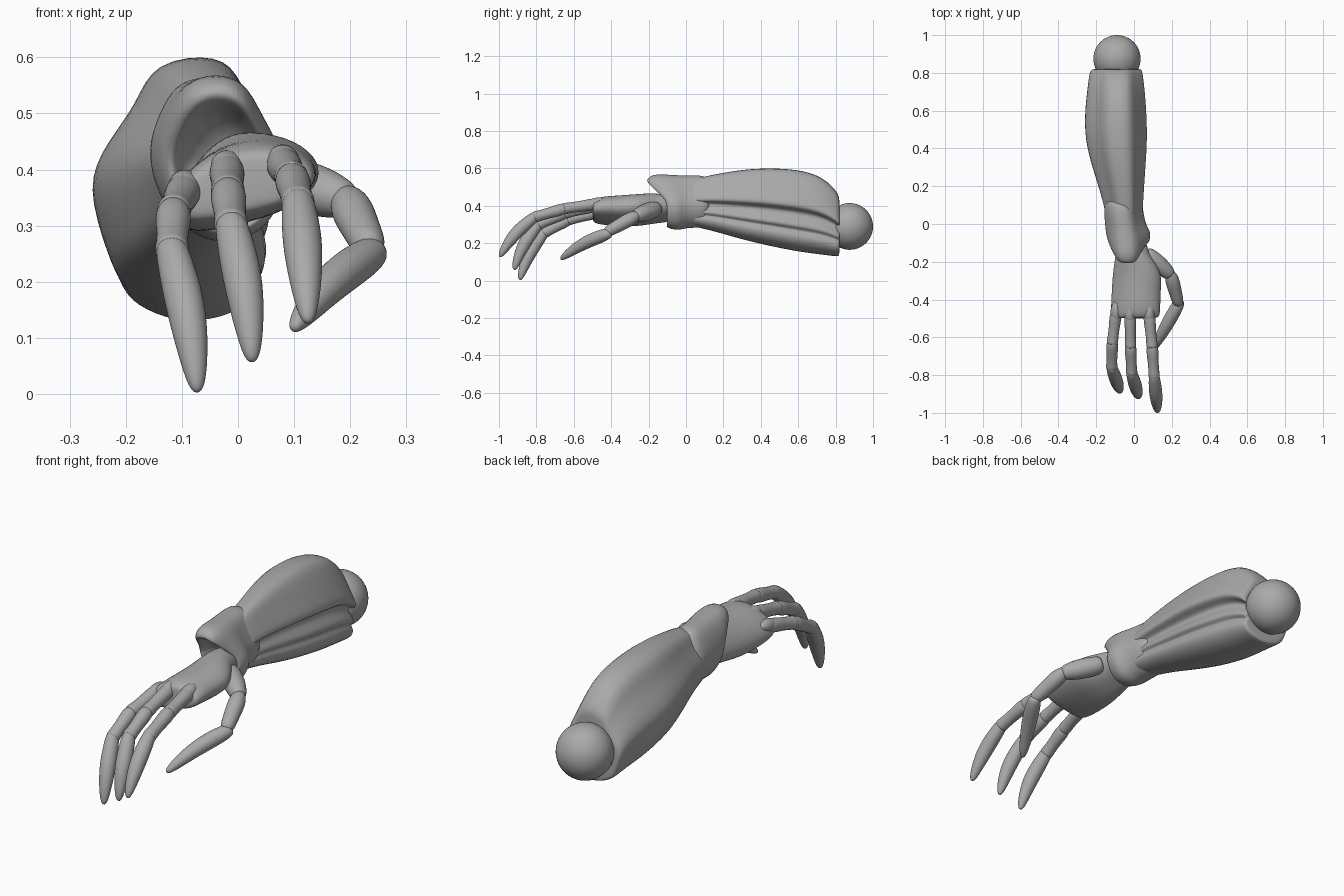
import bpy, bmesh, math
from mathutils import Vector

cube = bpy.data.objects.get("Cube")
if cube:
    bpy.data.objects.remove(cube)

grey = bpy.data.materials.new("plain grey")
grey.use_nodes = True
grey.diffuse_color = (0.4, 0.4, 0.4, 1)
grey.node_tree.nodes["Principled BSDF"].inputs["Base Color"].default_value = grey.diffuse_color


def loft(name, rings, levels=2):
    """Skin a list of equal-length rings, cap both ends and smooth."""
    bm = bmesh.new()
    rows = [[bm.verts.new(p) for p in ring] for ring in rings]
    n = len(rows[0])
    for a, b in zip(rows, rows[1:]):
        for i in range(n):
            j = (i + 1) % n
            bm.faces.new((a[i], a[j], b[j], b[i]))
    bm.faces.new(rows[0][::-1])
    bm.faces.new(rows[-1])
    bmesh.ops.recalc_face_normals(bm, faces=bm.faces)
    mesh = bpy.data.meshes.new(name)
    bm.to_mesh(mesh)
    bm.free()
    mesh.materials.append(grey)
    mesh.shade_smooth()
    obj = bpy.data.objects.new(name, mesh)
    bpy.context.collection.objects.link(obj)
    sub = obj.modifiers.new("smooth", 'SUBSURF')
    sub.levels = sub.render_levels = levels
    return obj


def stations(section, rows, lean=lambda u, v: 0):
    """Fit a unit section into (y, left, right, bottom, top) boxes."""
    return [[Vector((l + u * (r - l), y + lean(u, v), b + v * (t - b)))
             for u, v in section] for y, l, r, b, t in rows]


def segment(name, start, end, profile, bow=0, sides=10, flat=1.0):
    """Tapered finger bone with (position, radius) profile and an upward bow."""
    start, end = Vector(start), Vector(end)
    axis = end - start
    side = axis.cross(Vector((0, 0, 1))).normalized()
    up = side.cross(axis).normalized()
    rings = []
    for t, r in profile:
        c = start + axis * t + up * bow * math.sin(math.pi * max(0, min(1, t)))
        rings.append([c + side * r * math.cos(a) + up * r * flat * math.sin(a)
                      for a in (math.tau * i / sides for i in range(sides))])
    return loft(name, rings)


# Forearm with muscle ridges and grooves on the inner side
arm_section = [(.33, .98), (.70, 1.01), (.80, .90), (.93, .70), (1.02, .57), (.98, .52),
               (.87, .49), (.88, .42), (.97, .34), (.96, .29), (.88, .26), (.98, .19),
               (.88, .05), (.6, -.01), (.38, .01), (.15, .1), (.09, .22), (-.02, .47),
               (.08, .63), (.25, .8)]
loft("forearm", stations(arm_section, [
    (.82, -.20, .02, .16, .42), (.82, -.23, .04, .13, .45), (.80, -.24, .045, .13, .49),
    (.72, -.25, .055, .14, .565), (.60, -.265, .065, .155, .597),
    (.45, -.265, .07, .185, .606), (.30, -.225, .06, .22, .597),
    (.15, -.175, .05, .265, .57), (.06, -.155, .045, .285, .55), (-.04, -.13, .04, .31, .51)]))

# Elbow ball
bpy.ops.mesh.primitive_uv_sphere_add(segments=48, ring_count=24, radius=.125,
                                     location=(-.09, .875, .29))
elbow = bpy.context.object
elbow.name = "elbow_ball"
elbow.data.materials.append(grey)
bpy.ops.object.shade_smooth()

# Wrist cuff with a tongue reaching over the back of the hand
cuff_section = [(.22, .97), (.45, 1.02), (.68, .97), (.8, .78), (.96, .56), (1.02, .4),
                (.93, .18), (.75, .03), (.45, -.01), (.2, .1), (.04, .32), (-.02, .56),
                (.08, .78)]


def cuff(y, l, r, b, t, reach):
    return stations(cuff_section, [(y, l, r, b, t)],
                    lambda u, v: -reach * max(0, min(1, (v - .6) / .35)))[0]


loft("wrist_cuff", [
    cuff(.14, -.15, .03, .30, .54, 0), cuff(.08, -.16, .05, .28, .565, 0),
    cuff(.0, -.155, .06, .28, .56, 0), cuff(-.04, -.15, .09, .265, .565, .05),
    cuff(-.085, -.14, .085, .275, .57, .09), cuff(-.105, -.125, .075, .285, .54, .11),
    cuff(-.10, -.11, .06, .30, .515, .10), cuff(-.04, -.09, .05, .31, .49, .03)])

# Palm, sloping down towards the outer side
palm_section = [(0, .38), (.1, .65), (.33, .93), (.6, 1.03), (.85, .95), (1.01, .75),
                (1, .5), (.78, .25), (.45, .12), (.15, .02), (.01, .15)]
loft("palm", stations(palm_section, [
    (-.05, -.08, .06, .31, .45), (-.14, -.095, .07, .30, .465),
    (-.20, -.105, .11, .29, .467), (-.27, -.115, .15, .28, .462),
    (-.36, -.12, .14, .28, .455), (-.45, -.125, .14, .29, .45),
    (-.49, -.12, .135, .30, .435), (-.50, -.10, .12, .32, .42)]))

# Fingers: two bones and a long pointed claw each
bone = [(-.1, .018), (-.06, .029), (.15, .035), (.5, .030), (.85, .030), (1.0, .034),
        (1.05, .022)]
claw = [(-.08, .015), (-.05, .029), (.1, .034), (.35, .038), (.6, .034), (.82, .025),
        (.95, .016), (1.0, .006)]
fingers = {
    "outer": [(-.095, -.47, .365), (-.115, -.63, .325), (-.118, -.76, .255), (-.072, -.89, .003)],
    "middle": [(-.02, -.48, .40), (-.018, -.65, .36), (-.012, -.79, .30), (.026, -.92, .057)],
    "inner": [(.08, -.48, .41), (.096, -.65, .385), (.107, -.81, .34), (.125, -.997, .127)]}
for label, (a, b, c, d) in fingers.items():
    segment(label + "_knuckle", Vector(a) + Vector((0, .06, .015)),
            Vector(a) + Vector((0, -.05, -.005)),
            [(0, .008), (.15, .024), (.5, .034), (.85, .027), (1, .012)])
    segment(label + "_finger_base", a, b, bone)
    segment(label + "_finger_middle", b, c, bone)
    segment(label + "_finger_claw", c, d, claw, bow=.018)

# Thumb
segment("thumb_mount", (.07, -.16, .385), (.195, -.27, .345),
        [(-.1, .03), (0, .045), (.5, .052), (.9, .040), (1.05, .028)])
segment("thumb_base", (.195, -.27, .345), (.235, -.42, .262),
        [(-.1, .018), (-.05, .030), (.2, .042), (.6, .036), (.95, .034), (1.08, .02)])
segment("thumb_claw", (.238, -.42, .25), (.098, -.67, .116),
        [(-.07, .015), (-.04, .030), (.1, .037), (.35, .038), (.6, .033), (.85, .024),
         (.97, .014), (1.0, .006)], bow=.015)
